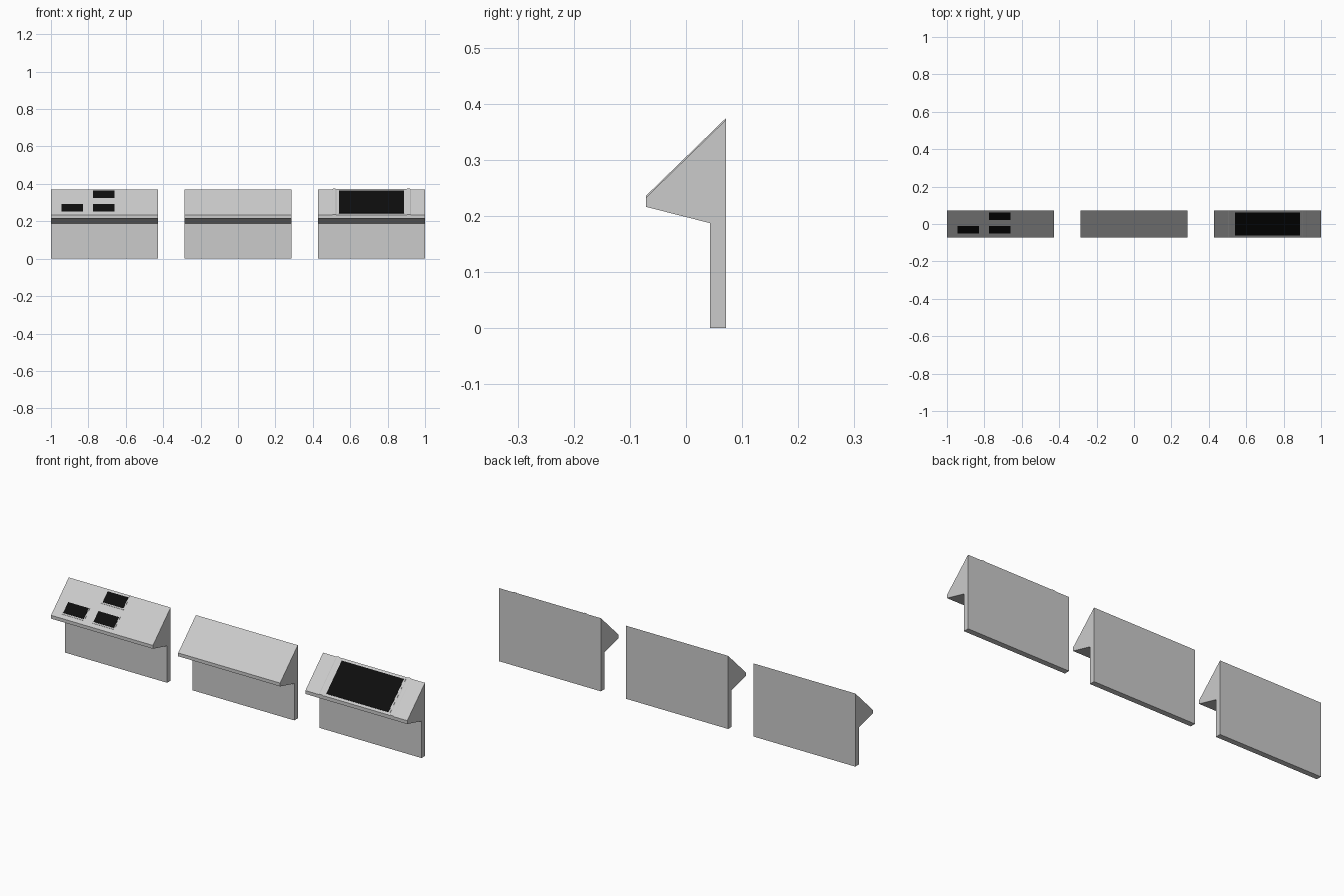
import bpy, bmesh
from mathutils import Vector

if "Cube" in bpy.data.objects:
    bpy.data.objects.remove(bpy.data.objects["Cube"])

HALF = 0.286                      # half width of one console
Y0, Y1, Z0, Z1 = -0.071, 0.071, 0.233, 0.371   # sloped desk face


def slope(y):
    return Z0 + (Z1 - Z0) * (y - Y0) / (Y1 - Y0)


def material(name, v):
    m = bpy.data.materials.new(name)
    m.diffuse_color = (v, v, v, 1)
    m.use_nodes = True
    m.node_tree.nodes["Principled BSDF"].inputs["Base Color"].default_value = m.diffuse_color
    return m


light = material("light_frame", 0.6)
black = material("black_screen", 0.004)


def loft(name, loop, offset, mat=None):
    """Solid made by sweeping a closed loop along an offset."""
    bm = bmesh.new()
    a = [bm.verts.new(p) for p in loop]
    b = [bm.verts.new(Vector(p) + Vector(offset)) for p in loop]
    n = len(a)
    bm.faces.new(a)
    bm.faces.new(b[::-1])
    for i in range(n):
        j = (i + 1) % n
        bm.faces.new((a[j], a[i], b[i], b[j]))
    bmesh.ops.recalc_face_normals(bm, faces=bm.faces)
    me = bpy.data.meshes.new(name)
    bm.to_mesh(me)
    bm.free()
    if mat:
        me.materials.append(mat)
    ob = bpy.data.objects.new(name, me)
    bpy.context.collection.objects.link(ob)
    return ob


def panel(name, x0, x1, y0, y1, height, mat):
    """Thin plate lying on the sloped face."""
    loop = [(x0, y0, slope(y0) - 0.002), (x0, y1, slope(y1) - 0.002),
            (x0, y1, slope(y1) + height), (x0, y0, slope(y0) + height)]
    return loft(name, loop, (x1 - x0, 0, 0), mat)


def screen(name, x0, x1, y0, y1, border):
    panel(name + "_frame", x0, x1, y0, y1, 0.001, light)
    panel(name + "_glass", x0 + border, x1 - border,
          y0 + border, y1 - border, 0.002, black)


# Three consoles: sloped desk on an upright back panel
wedge = [(Y0, 0.216), (Y0, Z0), (Y1, Z1), (Y1, 0.187), (0.043, 0.187)]
leg = [(0.043, 0), (0.043, 0.187), (Y1, 0.187), (Y1, 0)]
for side, cx in (("left", -0.714), ("centre", 0), ("right", 0.714)):
    for part, prof in (("desk", wedge), ("back_panel", leg)):
        loft(f"{side}_{part}", [(cx - HALF, y, z) for y, z in prof],
             (2 * HALF, 0, 0))

# Small screens on the left console
for i, (x, y) in enumerate(((-0.887, -0.032), (-0.717, -0.032), (-0.717, 0.042))):
    screen(f"small_screen_{i + 1}", x - 0.063, x + 0.063,
           y - 0.025, y + 0.025, 0.005)

# Large screen with a low ridge on each side
screen("large_screen", 0.53, 0.897, Y0, Y1, 0.009)
for side, x0, x1 in (("left", 0.5, 0.53), ("right", 0.897, 0.927)):
    w = x1 - x0
    section = [(x0, -0.002), (x0 + 0.25 * w, 0.003),
               (x1 - 0.25 * w, 0.003), (x1, -0.002)]
    loft(f"{side}_screen_ridge", [(x, Y0, Z0 + h) for x, h in section],
         (0, Y1 - Y0, Z1 - Z0))
